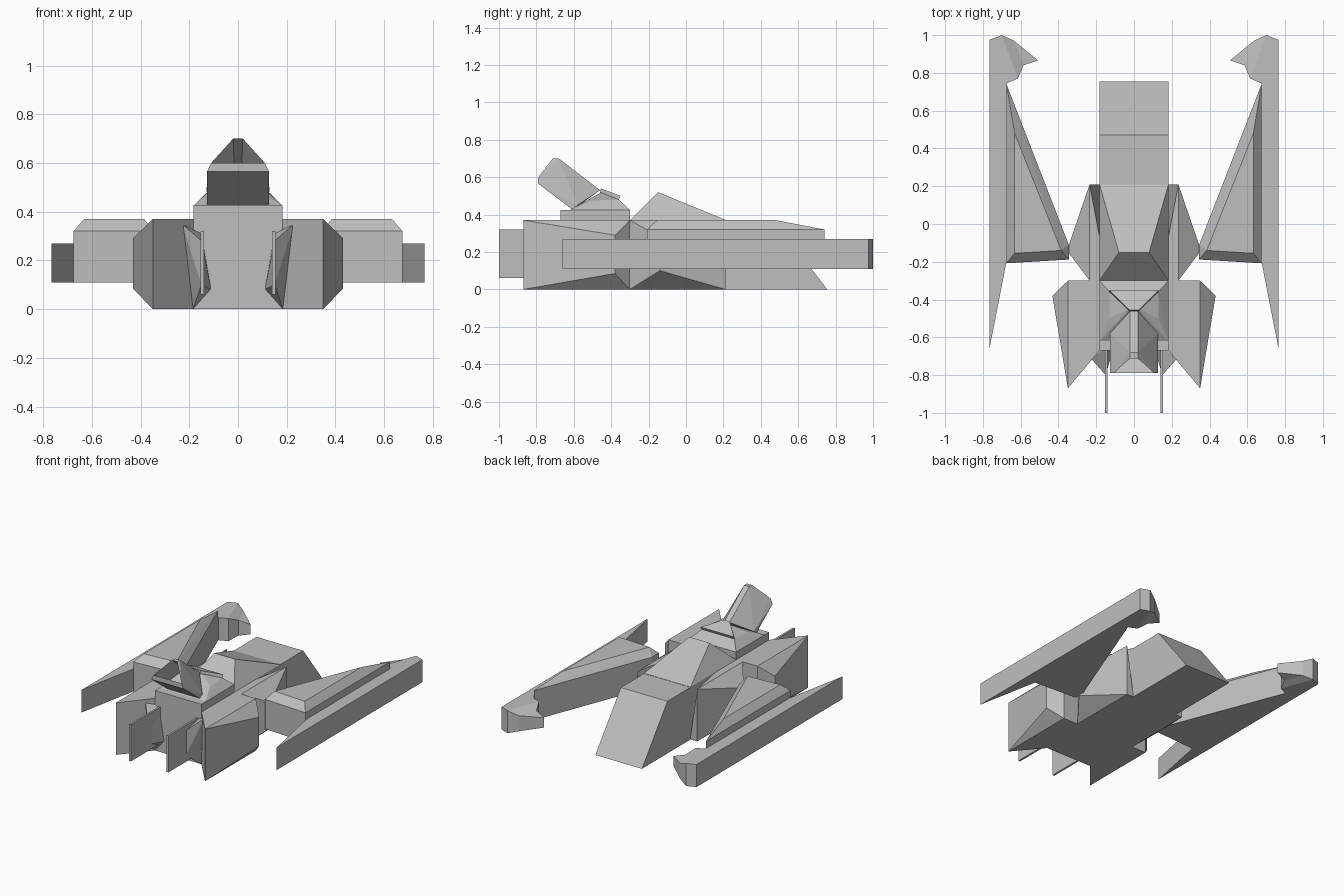
import bpy, bmesh

cube = bpy.data.objects.get("Cube")
if cube:
    bpy.data.objects.remove(cube, do_unlink=True)

# One plain grey for the whole craft
grey = bpy.data.materials.new("hull_grey")
grey.use_nodes = True
grey.diffuse_color = (0.52, 0.52, 0.52, 1)
grey.node_tree.nodes["Principled BSDF"].inputs["Base Color"].default_value = grey.diffuse_color


def finish(name, bm, mirror):
    bmesh.ops.recalc_face_normals(bm, faces=bm.faces)
    mesh = bpy.data.meshes.new(name)
    bm.to_mesh(mesh)
    bm.free()
    mesh.materials.append(grey)
    obj = bpy.data.objects.new(name, mesh)
    bpy.context.collection.objects.link(obj)
    if mirror:
        mod = obj.modifiers.new("mirror", "MIRROR")
        mod.use_mirror_merge = False
    return obj


def hull_mesh(points):
    """Convex solid around a few corner points, coplanar faces joined."""
    bm = bmesh.new()
    for p in points:
        bm.verts.new(p)
    res = bmesh.ops.convex_hull(bm, input=bm.verts)
    loose = [v for v in bm.verts if not v.link_faces]
    bmesh.ops.delete(bm, geom=loose, context="VERTS")
    bmesh.ops.dissolve_limit(bm, angle_limit=0.03, verts=bm.verts, edges=bm.edges)
    bmesh.ops.recalc_face_normals(bm, faces=bm.faces)
    return bm


def solid(name, points, mirror=False):
    return finish(name, hull_mesh(points), mirror)


def both(half):
    """Corner points on both sides of the centre line."""
    return [(s * x, y, z) for x, y, z in half for s in (1, -1)]


def column(outline, z0, z1):
    return [(x, y, z) for x, y in outline for z in (z0, z1)]


def prism(name, outline, z0, z1, mirror=False):
    bm = bmesh.new()
    face = bm.faces.new([bm.verts.new((x, y, z0)) for x, y in outline])
    top = bmesh.ops.extrude_face_region(bm, geom=[face])["geom"]
    for v in top:
        if isinstance(v, bmesh.types.BMVert):
            v.co.z = z1
    return finish(name, bm, mirror)


# Central hull with a sloped stern, and the raised deck on it
W = 0.183
solid("main_hull", both([(W, -0.67, 0), (W, -0.67, 0.37), (W, 0.47, 0.37), (W, 0.755, 0)]))
solid("raised_deck", both([(W, -0.3, 0.36), (W, -0.3, 0.37), (W, 0.21, 0.36),
                           (W, 0.21, 0.372), (0.08, -0.15, 0.52)]))

# Middle side blocks with a pointed outer edge that meets the wings
solid("side_block",
      column([(0.15, -0.3), (0.235, -0.3)], 0, 0.37)
      + [(0.18, 0.21, 0), (0.235, 0.21, 0), (0.235, 0.21, 0.37), (0.18, -0.08, 0.37)]
      + column([(0.355, -0.14)], 0.1, 0.28), mirror=True)

# Front pods
solid("front_pod",
      column([(0.35, -0.87), (0.17, -0.655), (0.17, -0.3), (0.35, -0.3)], 0, 0.37)
      + column([(0.432, -0.38)], 0.085, 0.29), mirror=True)

# Wedge teeth and thin blades between the pods
solid("front_tooth",
      column([(0.15, -0.8)], 0.1, 0.28)
      + [(0.23, -0.71, 0.35), (0.185, -0.67, 0), (0.15, -0.66, 0.31),
         (0.11, -0.66, 0.08), (0.23, -0.66, 0.35)], mirror=True)
prism("front_blade", [(0.14, -1), (0.154, -1), (0.154, -0.66), (0.14, -0.66)],
      0.06, 0.32, mirror=True)

# Turret base and its sloping roof
solid("turret_base", both(column([(W, -0.67), (W, -0.3)], 0.36, 0.425)))
solid("turret_roof", both([(W, -0.3, 0.425), (W, -0.62, 0.425), (0.128, -0.36, 0.48),
                           (0.13, -0.5, 0.475), (0.025, -0.45, 0.52)]))
solid("turret_plate", both([(0.13, -0.35, 0.5), (0.13, -0.36, 0.48),
                            (0.025, -0.455, 0.54), (0.025, -0.46, 0.515)]))

# Raised hollow barrel with a tapered section
barrel = hull_mesh(both([(0.127, -0.605, 0.425), (0.127, -0.79, 0.565), (0.11, -0.79, 0.6),
                         (0.02, -0.712, 0.7), (0.02, -0.68, 0.7), (0.127, -0.58, 0.45),
                         (0.02, -0.46, 0.53)]))
muzzle = max(barrel.faces, key=lambda f: f.normal.z - f.normal.y)
bmesh.ops.inset_individual(barrel, faces=[muzzle], thickness=0.01)
bmesh.ops.translate(barrel, verts=muzzle.verts[:], vec=(0, 0.14, -0.105))
finish("turret_barrel", barrel, False)

# Wings: chamfered wedges
solid("wing",
      column([(0.675, 0.74), (0.675, -0.208), (0.345, -0.188), (0.345, -0.11)], 0.11, 0.32)
      + [(0.632, 0.48, 0.37), (0.632, -0.155, 0.37), (0.385, -0.14, 0.37)], mirror=True)

# Long outer rails ending in hooked claws
prism("outer_rail", [(0.765, -0.66), (0.765, 0.975), (0.7, 1), (0.615, 0.77),
                     (0.675, 0.745), (0.675, -0.2)], 0.11, 0.27, mirror=True)
solid("claw_root", column([(0.7, 1), (0.615, 0.77)], 0.11, 0.27)
      + column([(0.635, 0.97), (0.585, 0.84)], 0.13, 0.24), mirror=True)
solid("claw_tip", column([(0.635, 0.97), (0.585, 0.84)], 0.13, 0.24)
      + column([(0.508, 0.866)], 0.15, 0.22), mirror=True)
